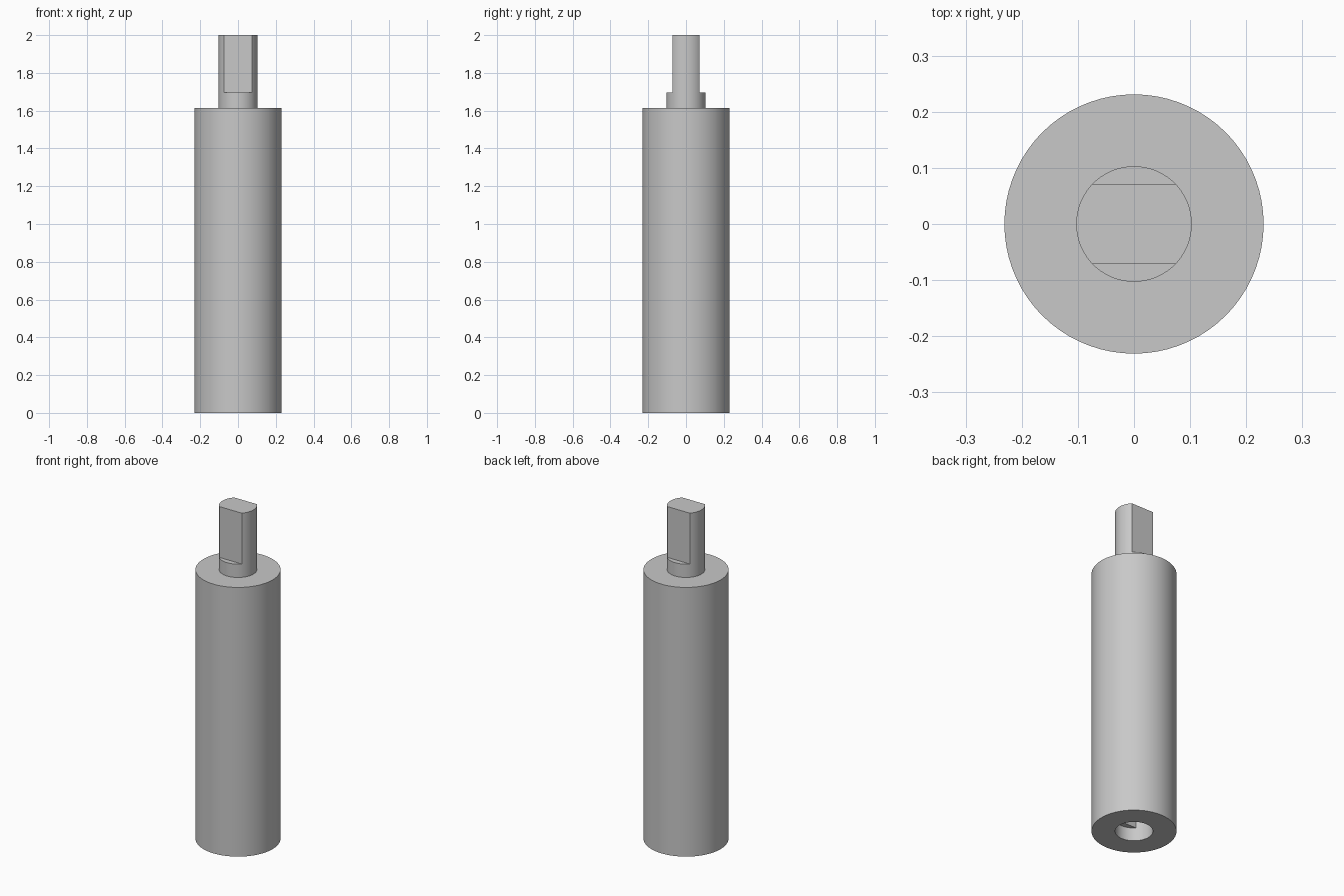
import bpy
import bmesh
from math import asin, cos, sin, pi, radians

cube = bpy.data.objects.get("Cube")
if cube:
    bpy.data.objects.remove(cube)

BODY_R, SHAFT_R, FLAT = 0.231, 0.103, 0.071
BODY_TOP, COLLAR, TANG, TOP = 1.615, 0.08, 0.385, 2.0

grey = bpy.data.materials.new("steel_grey")
grey.use_nodes = True
colour = (0.58, 0.58, 0.58, 1)
grey.diffuse_color = colour
grey.node_tree.nodes["Principled BSDF"].inputs["Base Color"].default_value = colour

# Ring angles, with extra ones exactly at the corners of the two flats
corner = asin(FLAT / SHAFT_R)
angles = sorted([2 * pi * i / 72 for i in range(72)]
                + [corner, pi - corner, pi + corner, 2 * pi - corner])


def loft(name, rings, cap_first=False, cap_last=False):
    """Join rings of (height, radius, has_flats) into one skin."""
    bm = bmesh.new()
    loops = []
    for z, r, flats in rings:
        limit = FLAT if flats else r
        loops.append([bm.verts.new((r * cos(a), max(-limit, min(limit, r * sin(a))), z))
                      for a in angles])
    n = len(angles)
    for low, high in zip(loops, loops[1:]):
        for i in range(n):
            j = (i + 1) % n
            bm.faces.new((low[i], low[j], high[j], high[i]))
    if cap_first:
        bm.faces.new(loops[0][::-1])
    if cap_last:
        bm.faces.new(loops[-1])
    # Collapse the empty faces where round and flatted rings coincide
    bmesh.ops.remove_doubles(bm, verts=bm.verts, dist=0.00005)
    bmesh.ops.dissolve_limit(bm, angle_limit=radians(0.5), verts=bm.verts, edges=bm.edges)
    mesh = bpy.data.meshes.new(name)
    bm.to_mesh(mesh)
    bm.free()
    mesh.materials.append(grey)
    obj = bpy.data.objects.new(name, mesh)
    bpy.context.collection.objects.link(obj)
    bpy.ops.object.select_all(action='DESELECT')
    obj.select_set(True)
    bpy.context.view_layer.objects.active = obj
    bpy.ops.object.shade_smooth_by_angle(angle=radians(25))
    return obj


# Body with a round-mouthed, two-flat socket in its base
loft("body_with_socket", [
    (TANG, SHAFT_R, True),
    (COLLAR, SHAFT_R, True),
    (COLLAR, SHAFT_R, False),
    (0, SHAFT_R, False),
    (0, BODY_R, False),
    (BODY_TOP, BODY_R, False),
    (BODY_TOP, SHAFT_R, False),
], cap_first=True)

# Round collar and two-flat tang that fit the socket
loft("drive_tang", [
    (BODY_TOP, SHAFT_R, False),
    (BODY_TOP + COLLAR, SHAFT_R, False),
    (BODY_TOP + COLLAR, SHAFT_R, True),
    (TOP, SHAFT_R, True),
], cap_last=True)
